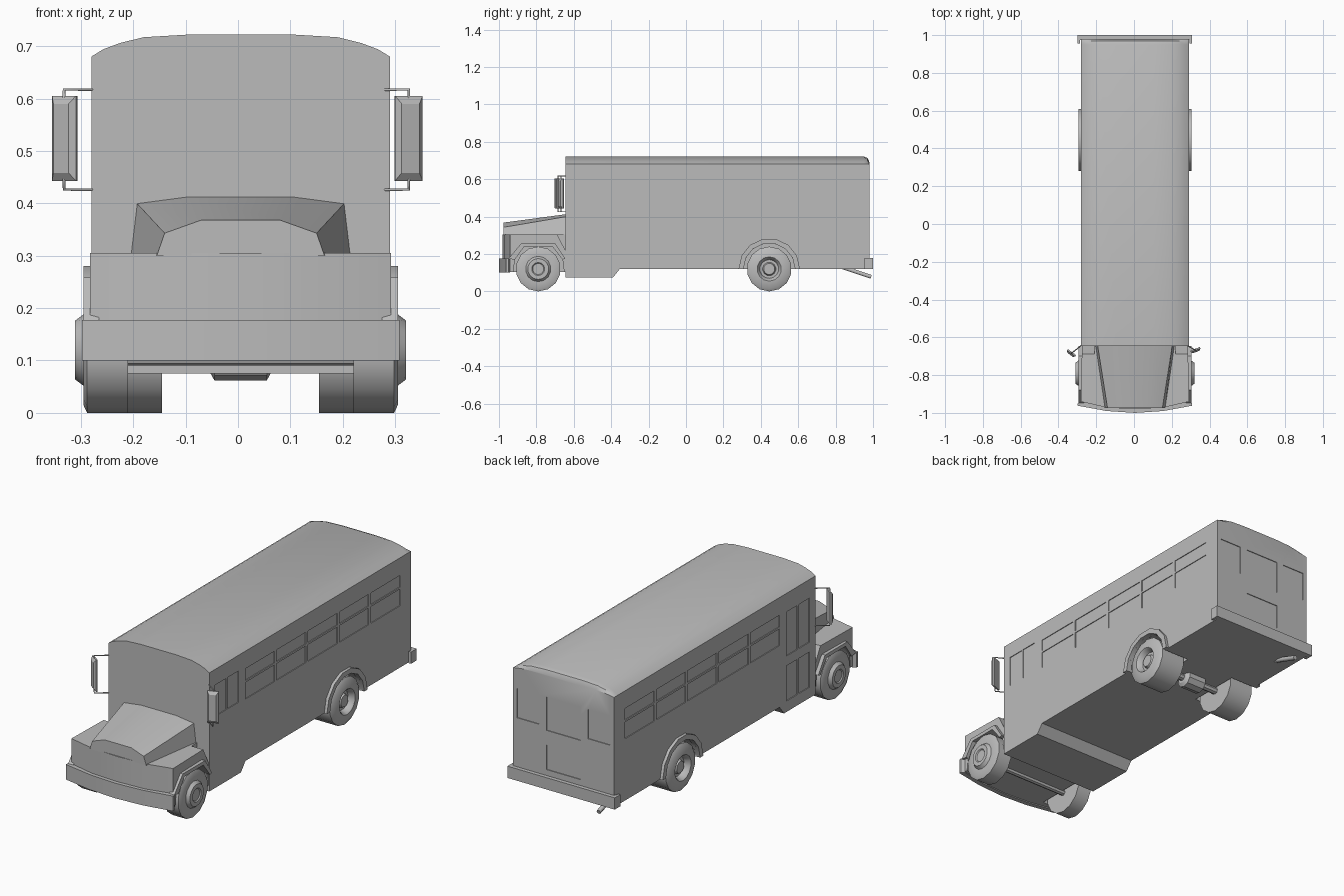
import bpy, bmesh, math
from mathutils import Vector, Matrix

old = bpy.data.objects.get("Cube")
if old:
    bpy.data.objects.remove(old)

grey = bpy.data.materials.new("plain_grey")
grey.use_nodes = True
COLOUR = (0.5, 0.5, 0.5, 1)
grey.diffuse_color = COLOUR
grey.node_tree.nodes["Principled BSDF"].inputs["Base Color"].default_value = COLOUR

CX = 0.005      # centre line of the vehicle
HW = 0.285      # half width of the cabin
parts = []


def finish(name, bm):
    bmesh.ops.recalc_face_normals(bm, faces=bm.faces)
    mesh = bpy.data.meshes.new(name)
    bm.to_mesh(mesh)
    bm.free()
    mesh.materials.append(grey)
    obj = bpy.data.objects.new(name, mesh)
    bpy.context.collection.objects.link(obj)
    parts.append(obj)
    return obj


def add_loft(bm, rings):
    loops = [[bm.verts.new((x + CX, y, z)) for x, y, z in ring] for ring in rings]
    n = len(loops[0])
    for a, b in zip(loops, loops[1:]):
        for i in range(n):
            j = (i + 1) % n
            bm.faces.new((a[i], a[j], b[j], b[i]))
    bm.faces.new(loops[0])
    bm.faces.new(loops[-1][::-1])


def loft(name, rings):
    bm = bmesh.new()
    add_loft(bm, rings)
    return finish(name, bm)


def side_rings(profile, x0, x1):
    return [[(x, y, z) for y, z in profile] for x in (x0, x1)]


def plan_rings(outline, z0, z1):
    return [[(x, y, z) for x, y in outline] for z in (z0, z1)]


def box_rings(x0, x1, y0, y1, z0, z1):
    return plan_rings([(x0, y0), (x1, y0), (x1, y1), (x0, y1)], z0, z1)


def lathe_rings(profile, y, z, sides):
    turn = 2 * math.pi / sides
    return [[(x, y + r * math.sin(i * turn), z + r * math.cos(i * turn)) for i in range(sides)]
            for x, r in profile]


def both(points):
    """Complete a half outline by mirroring it across x."""
    return points + [(-x, v) for x, v in reversed(points) if abs(x) > 1e-6]


def cut(target, ring_sets):
    bm = bmesh.new()
    for rings in ring_sets:
        add_loft(bm, rings)
    cutter = finish("cutter", bm)
    cutter.hide_render = True
    mod = target.modifiers.new("cut", 'BOOLEAN')
    mod.operation, mod.solver, mod.object = 'DIFFERENCE', 'EXACT', cutter
    graph = bpy.context.evaluated_depsgraph_get()
    mesh = bpy.data.meshes.new_from_object(target.evaluated_get(graph))
    target.modifiers.clear()
    target.data = mesh
    parts.remove(cutter)
    bpy.data.objects.remove(cutter)


# Cabin shell with a rounded roof that dips at the back
WALL = 0.68
section = both([(HW, 0.12), (HW, WALL), (0.262, 0.694), (0.23, 0.706),
                (0.185, 0.717), (0.1, 0.722)])


def cabin_ring(y, rise):
    return [(x, y, z if z <= WALL else WALL + (z - WALL) * rise) for x, z in section]


cabin = loft("cabin", [cabin_ring(-0.645, 1), cabin_ring(0.95, 1),
                       cabin_ring(0.97, 0.8), cabin_ring(0.98, 0.3)])

# Shallow recesses for windows and doors, and rear wheel wells
D = 0.004
REAR_Y, FRONT_Y, AXLE_Z, TYRE = 0.445, -0.79, 0.12, 0.12
cuts = []
for s in (-1, 1):
    def side_pane(y0, y1, z0, z1):
        cuts.append(box_rings(s * HW - D, s * HW + D, y0, y1, z0, z1))
    for i in range(5):
        y = -0.355 + i * 0.253
        side_pane(y, y + 0.235, 0.435, 0.52)
        side_pane(y, y + 0.235, 0.53, 0.59)
    if s < 0:
        for y in (-0.595, -0.495):
            side_pane(y, y + 0.085, 0.36, 0.585)
            side_pane(y, y + 0.085, 0.13, 0.31)
    else:
        side_pane(-0.6, -0.51, 0.44, 0.6)
        side_pane(-0.5, -0.41, 0.44, 0.6)
    cuts.append(box_rings(s * 0.2 - 0.062, s * 0.2 + 0.062, 0.98 - D, 0.99, 0.43, 0.58))
    cuts.append(lathe_rings([(s * 0.14, 0.14), (s * 0.32, 0.14)], REAR_Y, AXLE_Z, 14))
for z0, z1 in ((0.41, 0.58), (0.21, 0.335)):
    cuts.append(box_rings(-0.095, 0.095, 0.98 - D, 0.99, z0, z1))
cut(cabin, cuts)

# Lower step area below the front of the cabin
loft("front_skirt", side_rings([(-0.645, 0.075), (-0.39, 0.075), (-0.35, 0.125), (-0.645, 0.125)],
                               -HW, HW))

# Nose with fenders, cut by the wheel wells and sloped at the back
nose_plan = both([(0.28, -0.64), (0.287, -0.94), (0.15, -0.972), (0, -0.98)])
nose = loft("nose_and_fenders", plan_rings(nose_plan, 0.105, 0.305))
well = [(-0.93, 0.1), (-0.915, 0.17), (-0.865, 0.24), (-0.715, 0.24), (-0.66, 0.17), (-0.645, 0.1)]
nose_cuts = []
for s in (-1, 1):
    low = [(y, z if z > 0.11 else 0.05) for y, z in well]
    nose_cuts.append(side_rings(low, s * 0.2, s * 0.35))
    nose_cuts.append(side_rings([(-0.69, 0.32), (-0.69, 0.306), (-0.645, 0.22), (-0.6, 0.22),
                                 (-0.6, 0.32)], s * 0.215, s * 0.35))
cut(nose, nose_cuts)

# Tapered hood
hood_front = both([(0.16, 0.3), (0.145, 0.343), (0.075, 0.368)])
hood_back = both([(0.21, 0.3), (0.198, 0.4), (0.1, 0.413)])
loft("hood", [[(x, -0.975, z) for x, z in hood_front], [(x, -0.64, z) for x, z in hood_back]])

# Bumpers wrapping around the corners
outer = both([(0.303, -0.95), (0.303, -0.962), (0.15, -0.99), (0, -1.0)])
inner = both([(0.285, -0.94), (0.15, -0.965), (0, -0.975)])
loft("front_bumper", plan_rings(outer + inner[::-1], 0.1, 0.177))
loft("rear_bumper", plan_rings(both([(0.29, 0.975), (0.29, 0.955), (0.303, 0.955), (0.303, 1.0)]),
                               0.12, 0.18))

# Wheels, wheel arch flares
front_tyre = [(0.215, TYRE), (0.293, TYRE), (0.3, 0.105), (0.3, 0.068), (0.316, 0.056),
              (0.316, 0.035), (0.311, 0.03), (0.311, 0.01)]
rear_tyre = [(0.15, TYRE), (0.285, TYRE), (0.295, 0.105), (0.3, 0.065), (0.292, 0.058),
             (0.27, 0.05), (0.27, 0.036), (0.285, 0.03), (0.285, 0.01)]
front_rim = [(-0.95, 0.175), (-0.88, 0.258), (-0.7, 0.258), (-0.645, 0.175)]
arc = [math.pi * i / 7 for i in range(8)]


def arch(r):
    return [(REAR_Y - r * math.cos(a), AXLE_Z + r * math.sin(a)) for a in arc]


for s, label in ((1, "left"), (-1, "right")):
    for place, y, tyre in (("front", FRONT_Y, front_tyre), ("rear", REAR_Y, rear_tyre)):
        loft(f"{place}_{label}_wheel",
             lathe_rings([(s * x, r) for x, r in tyre], y, AXLE_Z, 14))
    loft(f"front_{label}_flare", side_rings(front_rim + well[1:-1][::-1], s * 0.27, s * 0.3))
    loft(f"rear_{label}_flare", side_rings(arch(0.164) + arch(0.138)[::-1], s * 0.27, s * 0.3))

# Axles and differential
loft("front_axle", lathe_rings([(-0.25, 0.015), (0.25, 0.015)], FRONT_Y, 0.105, 8))
loft("rear_axle", lathe_rings([(-0.2, 0.018), (0.2, 0.018)], REAR_Y, 0.11, 8))
loft("differential", lathe_rings([(-0.06, 0.03), (-0.05, 0.048), (0.05, 0.048), (0.06, 0.03)],
                                 REAR_Y, 0.11, 10))


def tube(name, points, radius):
    curve = bpy.data.curves.new(name, 'CURVE')
    curve.dimensions = '3D'
    curve.bevel_depth, curve.bevel_resolution, curve.use_fill_caps = radius, 1, True
    spline = curve.splines.new('POLY')
    spline.points.add(len(points) - 1)
    for p, co in zip(spline.points, points):
        p.co = (*co, 1)
    curve.materials.append(grey)
    bpy.context.collection.objects.link(bpy.data.objects.new(name, curve))


# Exhaust pipe at the rear
tube("exhaust_pipe", [(-0.2, 0.84, 0.128), (-0.2, 0.99, 0.078)], 0.012)

# Side mirrors on bent brackets
for label, x, y, angle in (("left", 0.326, -0.668, 20), ("right", -0.332, -0.685, -36)):
    turn = Matrix.Rotation(math.radians(angle), 3, 'Z')
    rings = []
    for depth, w, h in ((0.008, 0.026, 0.081), (0.0, 0.028, 0.081), (-0.01, 0.018, 0.066)):
        corners = [(-w, -h), (w, -h), (w, h), (-w, h)]
        rings.append([Vector((x - CX, y, 0.524)) + turn @ Vector((u, depth, v))
                      for u, v in corners])
    loft(f"{label}_mirror", rings)
    wall = math.copysign(0.275, x)
    for level, z, end in (("upper", 0.617, 0.595), ("lower", 0.426, 0.455)):
        tube(f"{label}_mirror_{level}_bracket",
             [(wall, -0.64, z), (x, y, z), (x, y, end)], 0.003)

# Smooth the rounded surfaces, keep edges crisp
bpy.ops.object.select_all(action='DESELECT')
for obj in parts:
    obj.select_set(True)
bpy.context.view_layer.objects.active = parts[0]
bpy.ops.object.shade_smooth_by_angle(angle=math.radians(30))
